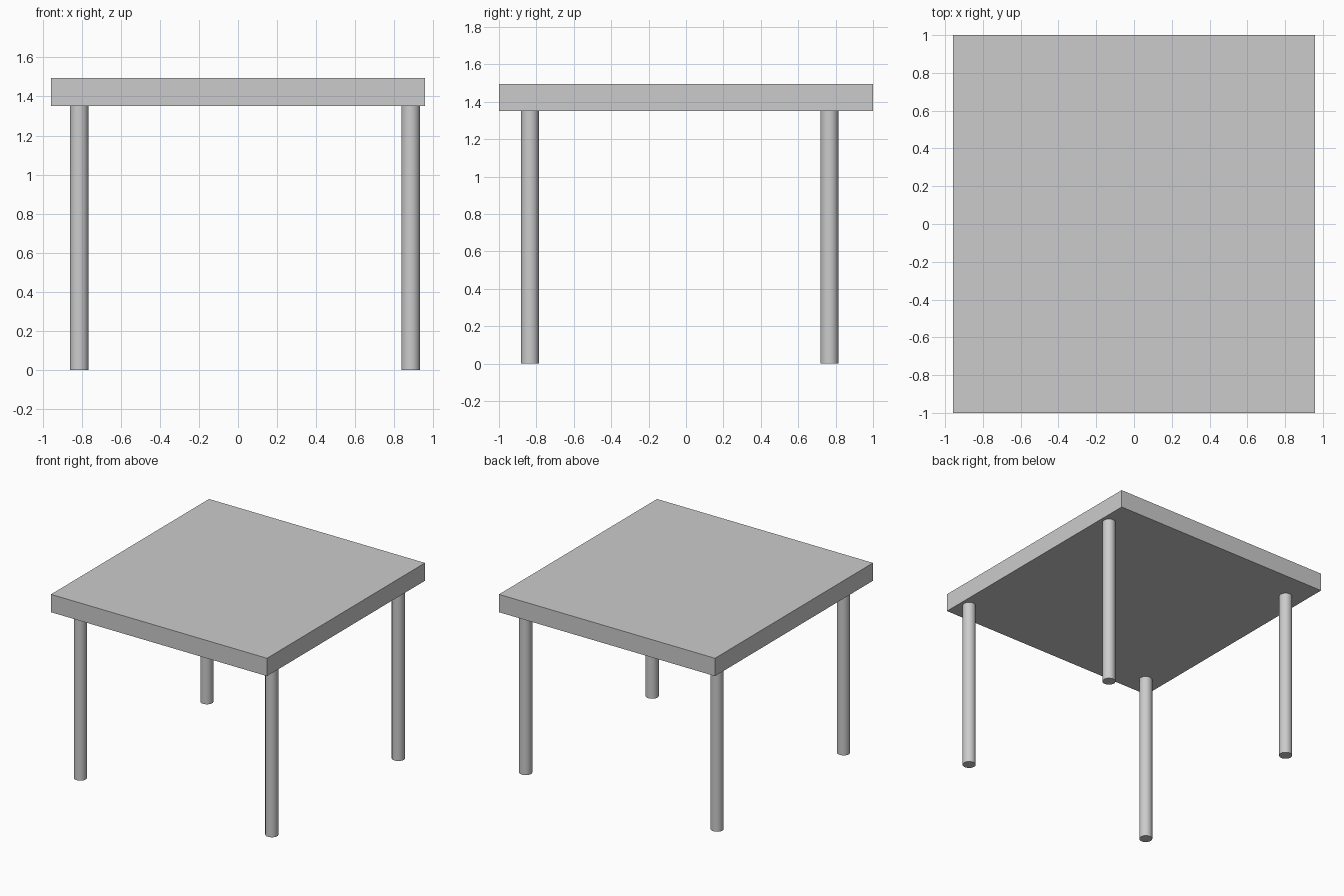
import bpy
import math

if "Cube" in bpy.data.objects:
    bpy.data.objects.remove(bpy.data.objects["Cube"])

TOP_Z, UNDER_Z = 1.495, 1.352
LEG_RADIUS = 0.048

# Table top slab
bpy.ops.mesh.primitive_cube_add(size=1, location=(0, 0, (TOP_Z + UNDER_Z) / 2))
top = bpy.context.object
top.name = "table_top"
top.scale = (1.914, 2.0, TOP_Z - UNDER_Z)
bpy.ops.object.transform_apply(location=False, rotation=False, scale=True)


# Round legs, slightly off-centre under the top
def add_leg(name, x, y):
    bpy.ops.mesh.primitive_cylinder_add(vertices=32, radius=LEG_RADIUS, depth=UNDER_Z,
                                        location=(x, y, UNDER_Z / 2))
    bpy.context.object.name = name
    bpy.ops.object.shade_smooth_by_angle(angle=math.radians(30))


for side, x in (("left", -0.813), ("right", 0.884)):
    for end, y in (("front", -0.834), ("back", 0.767)):
        add_leg(f"{end}_{side}_leg", x, y)
